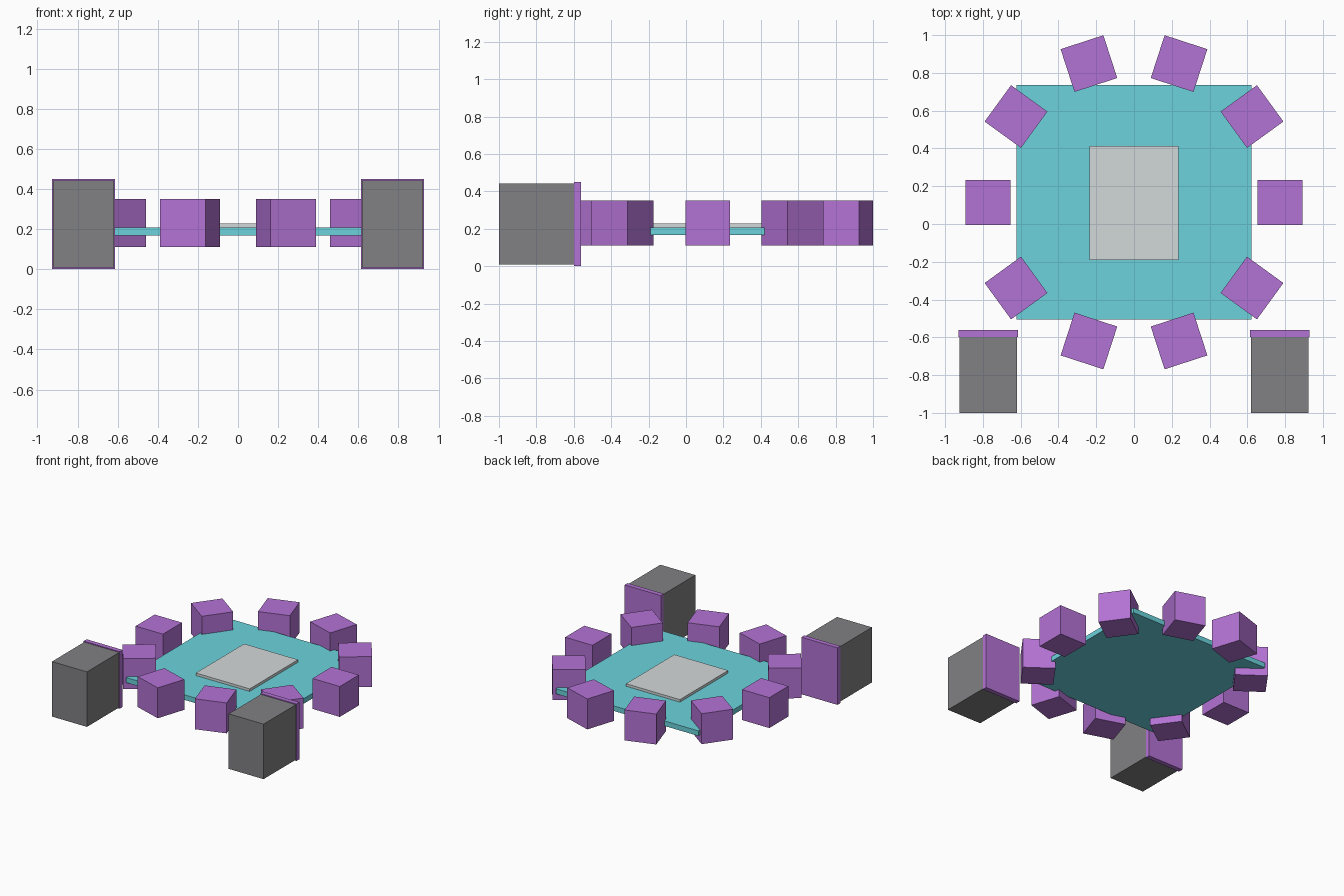
import bpy, bmesh
from math import cos, sin, radians
from mathutils import Matrix

if "Cube" in bpy.data.objects:
    bpy.data.objects.remove(bpy.data.objects["Cube"])


def material(name, color):
    m = bpy.data.materials.new(name)
    m.diffuse_color = (*color, 1)
    m.use_nodes = True
    m.node_tree.nodes["Principled BSDF"].inputs["Base Color"].default_value = m.diffuse_color
    return m


PURPLE = material("purple", (0.45, 0.17, 0.66))
TEAL = material("teal", (0.15, 0.65, 0.72))
PALE = material("pale_grey", (0.65, 0.69, 0.69))
DARK = material("dark_grey", (0.22, 0.22, 0.23))


def box(name, center, size, mat, angle=0.0):
    mesh = bpy.data.meshes.new(name)
    bm = bmesh.new()
    bmesh.ops.create_cube(bm, size=1, matrix=Matrix.Diagonal((*size, 1)))
    bm.to_mesh(mesh)
    bm.free()
    mesh.materials.append(mat)
    ob = bpy.data.objects.new(name, mesh)
    ob.location = center
    ob.rotation_euler.z = angle
    bpy.context.collection.objects.link(ob)
    return ob


CY = 0.115  # centre of the table along y

# Table top with a pale inlay
box("table_top", (0, CY, 0.188), (1.244, 1.24, 0.04), TEAL)
box("table_inlay", (0, 0.111, 0.218), (0.47, 0.603, 0.02), PALE)

# Ring of ten seats facing the table
for i in range(10):
    a = radians(36 * i)
    box(f"seat_{i + 1}", (0.772 * cos(a), CY + 0.772 * sin(a), 0.231),
        (0.238, 0.238, 0.24), PURPLE, a)

# Two cabinets, each with a panel on the table side
for side, s in (("left", -1), ("right", 1)):
    box(f"{side}_cabinet", (s * 0.771, -0.799, 0.226), (0.305, 0.402, 0.434), DARK)
    box(f"{side}_cabinet_panel", (s * 0.771, -0.58, 0.225), (0.315, 0.037, 0.45), PURPLE)
